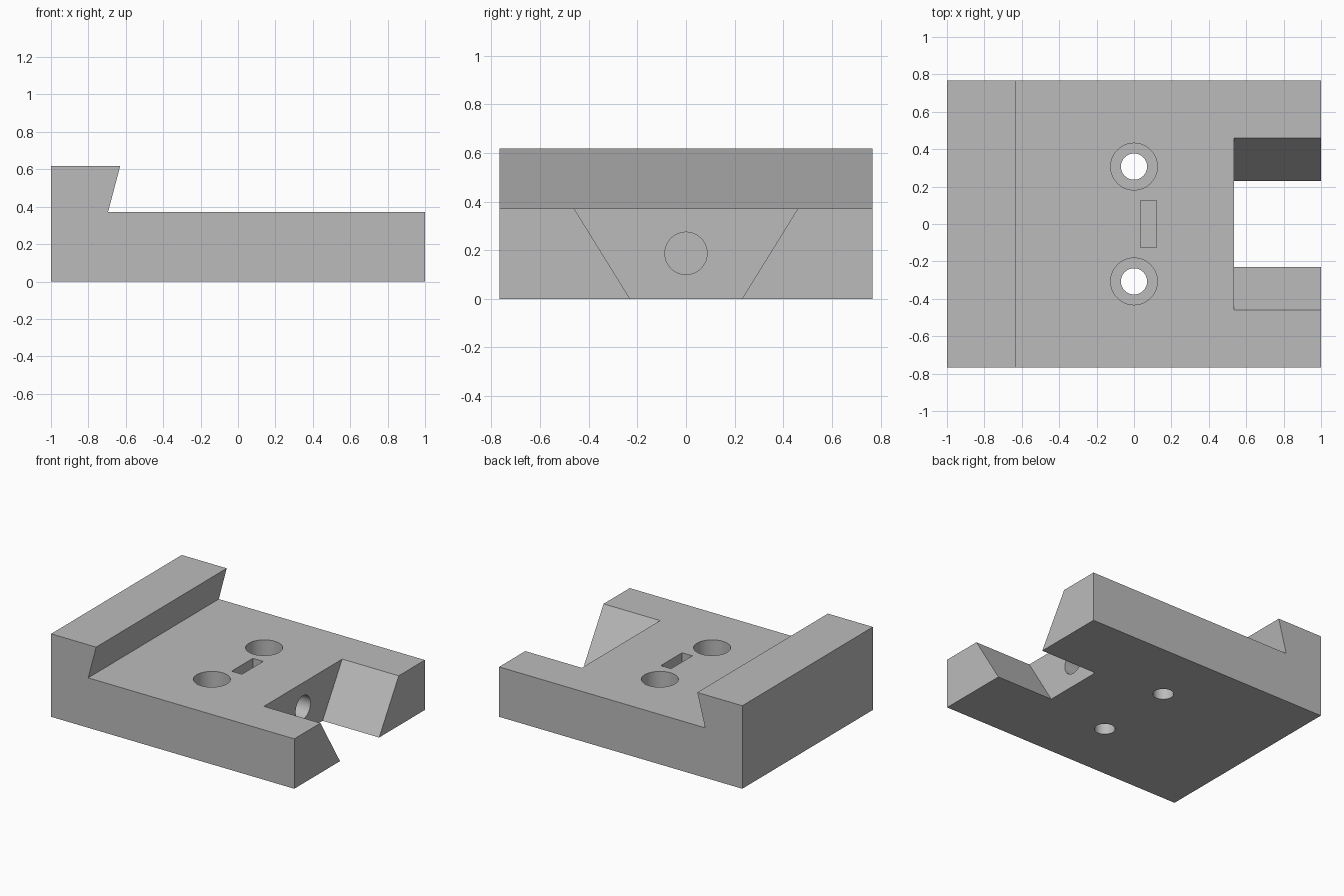
import bpy, math

if "Cube" in bpy.data.objects:
    bpy.data.objects.remove(bpy.data.objects["Cube"])

W, T, LIP = 0.767, 0.371, 0.617   # half width, plate thickness, lip height

grey = bpy.data.materials.new("plain_grey")
grey.diffuse_color = (0.5, 0.5, 0.5, 1)
grey.use_nodes = True
grey.node_tree.nodes["Principled BSDF"].inputs["Base Color"].default_value = grey.diffuse_color


def prism(name, profile, a, b, place):
    """Extrude a closed profile from a to b; place maps (u, v, depth) to xyz."""
    n = len(profile)
    verts = [place(u, v, d) for d in (a, b) for u, v in profile]
    faces = [tuple(range(n))[::-1], tuple(range(n, 2 * n))]
    faces += [(i, (i + 1) % n, (i + 1) % n + n, i + n) for i in range(n)]
    mesh = bpy.data.meshes.new(name)
    mesh.from_pydata(verts, [], faces)
    obj = bpy.data.objects.new(name, mesh)
    bpy.context.collection.objects.link(obj)
    # consistent outward normals
    bpy.context.view_layer.objects.active = obj
    obj.select_set(True)
    bpy.ops.object.mode_set(mode='EDIT')
    bpy.ops.mesh.select_all(action='SELECT')
    bpy.ops.mesh.normals_make_consistent(inside=False)
    bpy.ops.object.mode_set(mode='OBJECT')
    obj.select_set(False)
    return obj


def circle(cx, cy, r, n=48):
    return [(cx + r * math.cos(2 * math.pi * i / n),
             cy + r * math.sin(2 * math.pi * i / n)) for i in range(n)]


def along_x(u, v, d): return (d, u, v)
def along_y(u, v, d): return (u, d, v)
def along_z(u, v, d): return (u, v, d)


# plate with undercut lip
plate = prism("clamp_plate", [(-1, 0), (1, 0), (1, T), (-0.695, T),
                              (-0.63, LIP), (-1, LIP)], -W, W, along_y)
plate.data.materials.append(grey)

# tapered notch, slightly overshooting the top and bottom
e = 0.05
s = (0.46 - 0.23) / T
cutters = [prism("notch_cutter",
                 [(-0.23 + s * e, -e), (0.23 - s * e, -e),
                  (0.46 + s * e, T + e), (-0.46 - s * e, T + e)],
                 0.535, 1.1, along_x)]

# nut pocket and the bolt hole leading to it
cutters.append(prism("nut_pocket_cutter", [(0.035, -0.125), (0.12, -0.125),
                     (0.12, 0.125), (0.035, 0.125)], 0.06, T + e, along_z))
cutters.append(prism("bolt_hole_cutter", circle(0, 0.187, 0.087),
                     0.08, 0.6, along_x))

# counterbored mounting holes
for y in (-0.307, 0.307):
    cutters.append(prism("mount_hole_cutter", circle(0, y, 0.07), -e, T + e, along_z))
    cutters.append(prism("counterbore_cutter", circle(0, y, 0.125), T - 0.18, T + e, along_z))

bpy.context.view_layer.objects.active = plate
plate.select_set(True)
for c in cutters:
    c.hide_render = True
    mod = plate.modifiers.new(c.name, 'BOOLEAN')
    mod.operation = 'DIFFERENCE'
    mod.solver = 'EXACT'
    mod.object = c
    bpy.ops.object.modifier_apply(modifier=mod.name)
for c in cutters:
    bpy.data.objects.remove(c)

bpy.ops.object.shade_smooth_by_angle(angle=math.radians(30))
